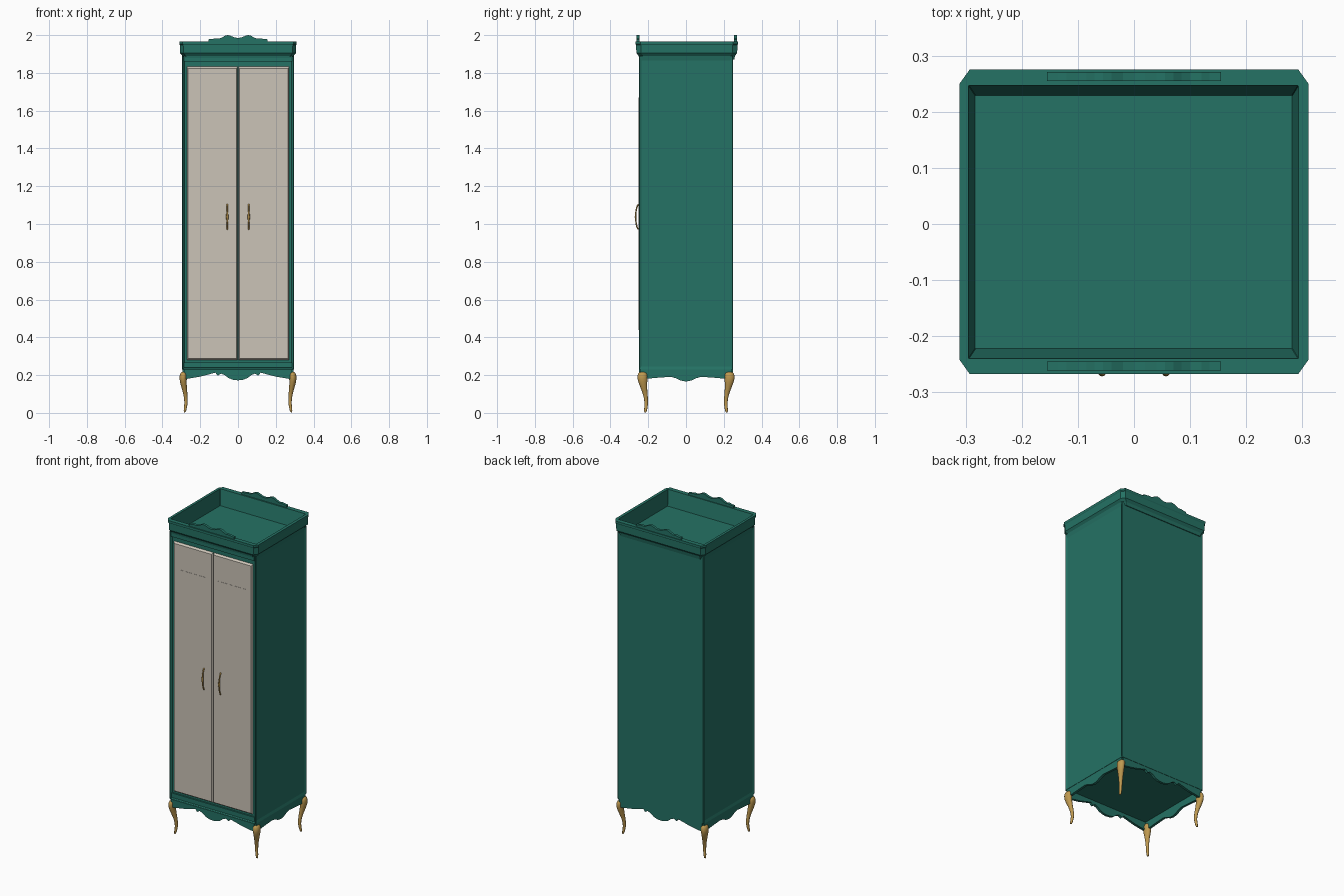
import bpy, bmesh, math
from mathutils import Vector

if "Cube" in bpy.data.objects:
    bpy.data.objects.remove(bpy.data.objects["Cube"], do_unlink=True)


def material(name, color, rough=0.5):
    m = bpy.data.materials.new(name)
    m.use_nodes = True
    m.diffuse_color = (*color, 1)
    bsdf = m.node_tree.nodes["Principled BSDF"]
    bsdf.inputs["Base Color"].default_value = (*color, 1)
    bsdf.inputs["Roughness"].default_value = rough
    return m


GREEN = material("teal_paint", (0.018, 0.168, 0.128))
CREAM = material("cream_paint", (0.60, 0.55, 0.475))
GOLD = material("gold_metal", (0.52, 0.32, 0.08))


def finish(name, bm, mat):
    bmesh.ops.recalc_face_normals(bm, faces=bm.faces[:])
    mesh = bpy.data.meshes.new(name)
    bm.to_mesh(mesh)
    bm.free()
    mesh.materials.append(mat)
    ob = bpy.data.objects.new(name, mesh)
    bpy.context.collection.objects.link(ob)
    return ob


def box_bm(lo, hi):
    bm = bmesh.new()
    bmesh.ops.create_cube(bm, size=1)
    for v in bm.verts:
        v.co = [lo[i] + (v.co[i] + 0.5) * (hi[i] - lo[i]) for i in range(3)]
    return bm


def loft(name, rings, mat):
    """Bridge rings of equal point count and cap both ends."""
    bm = bmesh.new()
    loops = [[bm.verts.new(p) for p in ring] for ring in rings]
    n = len(loops[0])
    for a, b in zip(loops, loops[1:]):
        for i in range(n):
            j = (i + 1) % n
            bm.faces.new((a[i], a[j], b[j], b[i]))
    bm.faces.new(loops[0])
    bm.faces.new(loops[-1])
    return finish(name, bm, mat)


def tube(name, sections, sx, sy, mat, sides=10):
    """Smooth organic post from (x, y, z, rx, ry) sections."""
    rings = []
    for x, y, z, rx, ry in sections:
        angles = [2 * math.pi * i / sides for i in range(sides)]
        rings.append([(sx * x + rx * math.cos(a), sy * y + ry * math.sin(a), z) for a in angles])
    ob = loft(name, rings, mat)
    ob.modifiers.new("smooth", "SUBSURF").levels = 1
    ob.modifiers["smooth"].render_levels = 1
    for p in ob.data.polygons:
        p.use_smooth = True
    return ob


def board(name, half, base, place, thick):
    """Scalloped board: half outline mirrored about the middle, then extruded."""
    edge = half + [(-u, z) for u, z in reversed(half) if u > 0]
    outline = [(half[0][0], base)] + edge + [(-half[0][0], base)]
    bm = bmesh.new()
    face = bm.faces.new([bm.verts.new(place(u, z, 0)) for u, z in outline])
    new = bmesh.ops.extrude_face_region(bm, geom=[face])["geom"]
    shift = Vector(place(0, 0, thick)) - Vector(place(0, 0, 0))
    bmesh.ops.translate(bm, vec=shift, verts=[g for g in new if isinstance(g, bmesh.types.BMVert)])
    return finish(name, bm, GREEN)


# Cabinet body with sunken front and side panels
bm = box_bm((-0.297, -0.25, 0.23), (0.297, 0.25, 1.89))
upright = [e for e in bm.edges if abs(e.verts[0].co.z - e.verts[1].co.z) > 1]
bmesh.ops.bevel(bm, geom=upright, offset=0.004, segments=1, affect='EDGES')
bm.normal_update()
front = [f for f in bm.faces if f.normal.y < -0.99]
sides = [f for f in bm.faces if abs(f.normal.x) > 0.99]
top = [f for f in bm.faces if f.normal.z > 0.99]
bmesh.ops.inset_individual(bm, faces=front, thickness=0.012, depth=0)
bmesh.ops.translate(bm, vec=(0, 0.012, 0), verts=front[0].verts[:])
for f in sides:
    bmesh.ops.inset_individual(bm, faces=[f], thickness=0.014, depth=0)
    for v in f.verts:
        v.co.x -= math.copysign(0.005, v.co.x)
        v.co.z += 0.006 if v.co.z < 1 else -0.014
bmesh.ops.delete(bm, geom=top, context='FACES_ONLY')
finish("cabinet_body", bm, GREEN)

# Rails above and below the doors
finish("lower_rail", box_bm((-0.285, -0.247, 0.24), (0.285, -0.23, 0.268)), GREEN)
finish("upper_rail", box_bm((-0.285, -0.249, 1.86), (0.285, -0.23, 1.89)), GREEN)


# Cornice with clipped corners and a tray top
def ring(x0, x1, y0, y1, cx, cy, z):
    return [(x0 + cx, y0, z), (x1 - cx, y0, z), (x1, y0 + cy, z), (x1, y1 - cy, z),
            (x1 - cx, y1, z), (x0 + cx, y1, z), (x0, y1 - cy, z), (x0, y0 + cy, z)]


def outer(inset, z):
    return ring(-0.311 + inset, 0.311 - inset, -0.267 + inset, 0.275 - inset, 0.018, 0.025, z)


loft("cornice", [
    outer(0.02, 1.87), outer(0.016, 1.89), outer(0.004, 1.905), outer(0.003, 1.948),
    outer(0, 1.953), outer(0, 1.965),
    ring(-0.295, 0.293, -0.24, 0.247, 0.001, 0.001, 1.965),
    ring(-0.283, 0.282, -0.222, 0.229, 0.001, 0.001, 1.87),
], GREEN)

# Carved crests, front and back
crest = [(0.155, 1.978), (0.135, 1.979), (0.12, 1.983), (0.1, 1.981), (0.085, 1.987),
         (0.07, 1.996), (0.055, 2.0), (0.04, 1.997), (0.02, 1.988), (0, 1.985)]
for name, y in (("front_crest", -0.261), ("back_crest", 0.255)):
    board(name, crest, 1.96, lambda u, z, t, y=y: (u, y + t, z), 0.016)

# Scalloped aprons on all four sides
apron = [(0.285, 0.178), (0.2, 0.192), (0.12, 0.213), (0.107, 0.197), (0.09, 0.208),
         (0.07, 0.2), (0.05, 0.184), (0.025, 0.175), (0, 0.172)]
side_apron = [(0.24, 0.178), (0.15, 0.186), (0.08, 0.191), (0.055, 0.184),
              (0.03, 0.172), (0, 0.166)]
for name, s in (("front", -1), ("back", 1)):
    board(name + "_apron", apron, 0.232, lambda u, z, t, s=s: (u, s * (0.248 - t), z), 0.015)
for name, s in (("right", -1), ("left", 1)):
    board(name + "_apron", side_apron, 0.232, lambda u, z, t, s=s: (s * (0.295 - t), u, z), 0.015)

# Cabriole legs
leg = [(0.286, 0.229, 0.218, 0.014, 0.02), (0.289, 0.23, 0.205, 0.021, 0.028),
       (0.291, 0.231, 0.18, 0.021, 0.029), (0.288, 0.227, 0.15, 0.017, 0.022),
       (0.281, 0.219, 0.115, 0.013, 0.015), (0.276, 0.212, 0.08, 0.01, 0.011),
       (0.275, 0.21, 0.05, 0.009, 0.01), (0.279, 0.213, 0.022, 0.008, 0.009),
       (0.283, 0.216, 0.0, 0.006, 0.007)]
for fb, sy in (("front", -1), ("back", 1)):
    for lr, sx in (("right", -1), ("left", 1)):
        tube(f"{fb}_{lr}_leg", leg, sx, sy, GOLD)

# Doors with sloped edges, shallow panels and bowed handles
handle = [(0.057, 0.247, 0.968, 0.004, 0.004), (0.057, 0.256, 0.974, 0.005, 0.005),
          (0.057, 0.263, 0.995, 0.004, 0.004), (0.057, 0.266, 1.02, 0.005, 0.004),
          (0.057, 0.267, 1.038, 0.008, 0.006), (0.057, 0.266, 1.056, 0.005, 0.004),
          (0.057, 0.263, 1.081, 0.004, 0.004), (0.057, 0.256, 1.102, 0.005, 0.005),
          (0.057, 0.247, 1.108, 0.004, 0.004)]


def span(s, a, b):
    return min(s * a, s * b), max(s * a, s * b)


for name, s in (("right", -1), ("left", 1)):
    x0, x1 = span(s, 0.001, 0.272)
    bm = box_bm((x0, -0.25, 0.278), (x1, -0.236, 1.834))
    mid = (x0 + x1) / 2
    for v in bm.verts:
        if v.co.y < -0.245:
            v.co.x += math.copysign(0.007, mid - v.co.x)
            v.co.z += 0.01 if v.co.z < 1 else -0.01
    finish(name + "_door", bm, CREAM)
    p0, p1 = span(s, 0.035, 0.238)
    finish(name + "_door_panel", box_bm((p0, -0.2512, 0.44), (p1, -0.249, 1.67)), CREAM)
    tube(name + "_handle", handle, s, -1, GOLD, 8)
